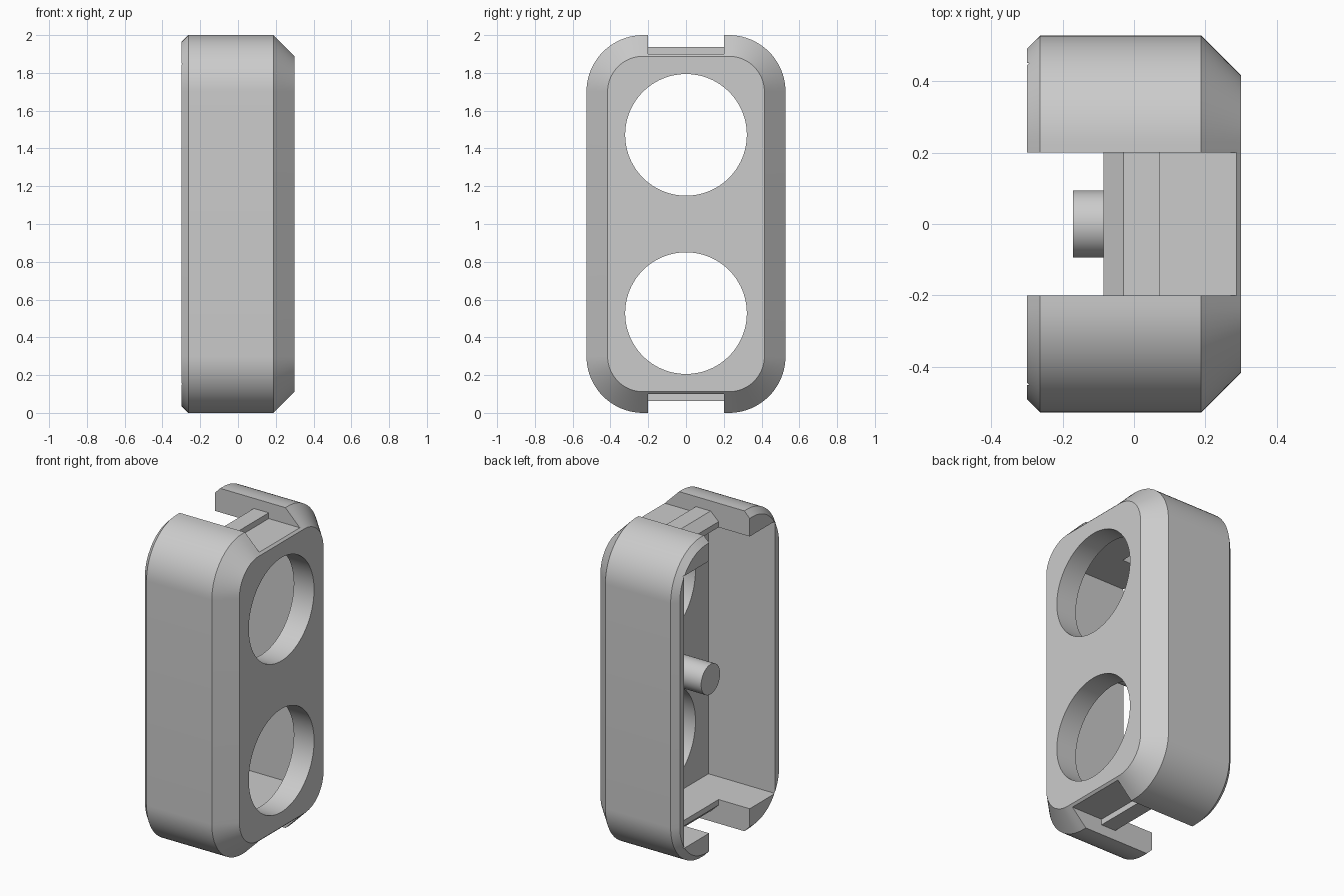
import bpy
import math

cube = bpy.data.objects.get("Cube")
if cube:
    bpy.data.objects.remove(cube, do_unlink=True)

HALF_Y, RADIUS = 0.527, 0.3

grey = bpy.data.materials.new("light_grey")
grey.use_nodes = True
colour = (0.6, 0.6, 0.6, 1)
grey.diffuse_color = colour
grey.node_tree.nodes["Principled BSDF"].inputs["Base Color"].default_value = colour


def loft(name, rings):
    """Closed solid through rings of equal point count."""
    n = len(rings[0])
    verts = [p for ring in rings for p in ring]
    faces = [tuple(range(n))[::-1],
             tuple(range(n * (len(rings) - 1), n * len(rings)))]
    for r in range(len(rings) - 1):
        for i in range(n):
            j = (i + 1) % n
            faces.append((r * n + i, r * n + j, r * n + n + j, r * n + n + i))
    mesh = bpy.data.meshes.new(name)
    mesh.from_pydata(verts, [], faces)
    mesh.materials.append(grey)
    obj = bpy.data.objects.new(name, mesh)
    bpy.context.collection.objects.link(obj)
    # consistent outward normals
    import bmesh
    bm = bmesh.new()
    bm.from_mesh(mesh)
    bmesh.ops.recalc_face_normals(bm, faces=bm.faces)
    bm.to_mesh(mesh)
    bm.free()
    return obj


def rounded_ring(x, inset, steps=20):
    """Rounded rectangle in the YZ plane, shrunk by inset."""
    ring = []
    corners = [(1, 1), (-1, 1), (-1, -1), (1, -1)]
    for k, (sy, sz) in enumerate(corners):
        cy, cz = sy * (HALF_Y - RADIUS), 1 + sz * (1 - RADIUS)
        for s in range(steps + 1):
            a = math.pi / 2 * (k + s / steps)
            r = RADIUS - inset
            ring.append((x, cy + r * math.cos(a), cz + r * math.sin(a)))
    return ring


def cylinder_x(name, x0, x1, z, radius, steps=96):
    circle = [(math.tau * i / steps) for i in range(steps)]
    return loft(name, [[(x, radius * math.cos(a), z + radius * math.sin(a))
                        for a in circle] for x in (x0, x1)])


def extrude_y(name, profile, half):
    return loft(name, [[(x, y, z) for x, z in profile] for y in (-half, half)])


def activate(obj):
    bpy.ops.object.select_all(action='DESELECT')
    obj.select_set(True)
    bpy.context.view_layer.objects.active = obj


def cut(target, cutter):
    cutter.hide_render = True
    mod = target.modifiers.new("cut", 'BOOLEAN')
    mod.operation = 'DIFFERENCE'
    mod.solver = 'EXACT'
    mod.object = cutter
    activate(target)
    bpy.ops.object.modifier_apply(modifier=mod.name)
    bpy.data.objects.remove(cutter, do_unlink=True)


# Outer shell with a small chamfer at the open side and a large one at the plate
housing = loft("housing", [rounded_ring(x, inset) for x, inset in
                           [(-0.3, 0.037), (-0.263, 0), (0.188, 0), (0.3, 0.112)]])

# Square-cornered cavity, open towards -x
cut(housing, extrude_y("cavity_cutter",
                       [(-0.5, 0.15), (0.16, 0.15), (0.16, 1.85), (-0.5, 1.85)], 0.45))

# Two round openings through the plate
for side in (-1, 1):
    cut(housing, cylinder_x("hole_cutter", 0.05, 0.5, 1 + side * 0.472, 0.322))

# End notches, each leaving a raised catch with a sloped lead-in
notch = [(-0.5, 0.75), (-0.085, 0.75), (-0.085, 0.885), (-0.03, 0.937), (0.072, 0.937),
         (0.072, 0.901), (0.5, 0.901), (0.5, 1.2), (-0.5, 1.2)]
for side in (-1, 1):
    cut(housing, extrude_y("notch_cutter", [(x, 1 + side * z) for x, z in notch], 0.2))

# Central locating post
post = cylinder_x("post", 0.17, -0.17, 1, 0.0935, 64)

for obj in (housing, post):
    activate(obj)
    bpy.ops.object.shade_smooth_by_angle(angle=math.radians(25))
